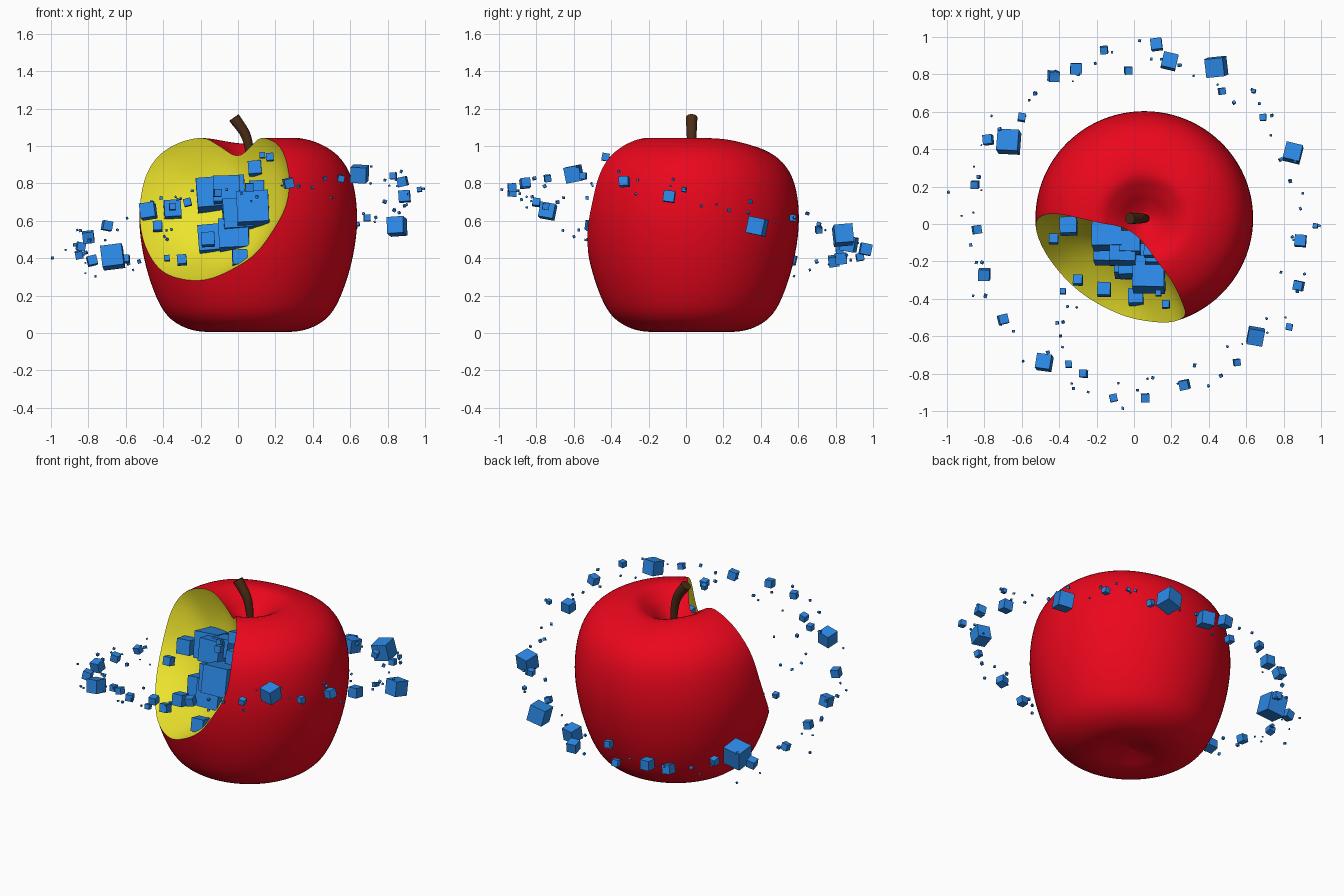
import bpy, bmesh, math, random
from mathutils import Vector, Matrix, Euler

if "Cube" in bpy.data.objects:
    bpy.data.objects.remove(bpy.data.objects["Cube"])

random.seed(7)


def material(name, rgb):
    m = bpy.data.materials.new(name)
    m.diffuse_color = (*rgb, 1)
    m.use_nodes = True
    m.node_tree.nodes["Principled BSDF"].inputs["Base Color"].default_value = m.diffuse_color
    return m


RED = material("red_skin", (0.83, 0.002, 0.012))
YELLOW = material("yellow_flesh", (0.84, 0.77, 0.025))
BLUE = material("blue", (0.025, 0.25, 0.80))
BROWN = material("brown", (0.07, 0.025, 0.008))


def finish(name, bm, mats):
    bmesh.ops.recalc_face_normals(bm, faces=bm.faces)
    me = bpy.data.meshes.new(name)
    bm.to_mesh(me)
    bm.free()
    for m in mats:
        me.materials.append(m)
    ob = bpy.data.objects.new(name, me)
    bpy.context.collection.objects.link(ob)
    return ob


def spline(pts, steps):
    """Catmull-Rom through a few points."""
    v = [Vector(p) for p in pts]
    v = [2 * v[0] - v[1]] + v + [2 * v[-1] - v[-2]]
    out = []
    for a, b, c, d in zip(v, v[1:], v[2:], v[3:]):
        for i in range(steps):
            t = i / steps
            out.append(0.5 * (2 * b + (c - a) * t + (2 * a - 5 * b + 4 * c - d) * t * t
                              + (3 * b - a - 3 * c + d) * t ** 3))
    return out + [v[-2]]


# apple body: revolved profile, back of the upper rim slightly lower
PROFILE = [(0, .05), (.09, .03), (.2, .006), (.32, .022), (.425, .085), (.495, .2), (.555, .39),
           (.582, .6), (.56, .8), (.495, .93), (.385, 1.01), (.25, 1.042), (.16, 1.0),
           (.09, .94), (.04, .905), (0, .89)]
CX, CY, SEG = 0.055, 0.03, 96
prof = spline(PROFILE, 5)
bm = bmesh.new()
rings = []
for r, z in prof[1:-1]:
    ring = []
    for i in range(SEG):
        a = 2 * math.pi * i / SEG
        up = max(0, (z - .7) / .34)
        dz = -0.03 * up * max(0, math.sin(a)) ** 4 * min(1, r / .15)
        ring.append(bm.verts.new((CX + r * math.cos(a), CY + r * math.sin(a) * .985, z + dz)))
    rings.append(ring)
for lo, hi in zip(rings, rings[1:]):
    for i in range(SEG):
        j = (i + 1) % SEG
        bm.faces.new((lo[i], lo[j], hi[j], hi[i]))
for ring, z in ((rings[0], prof[0].y), (rings[-1], prof[-1].y)):
    tip = bm.verts.new((CX, CY, z))
    for i in range(SEG):
        bm.faces.new((ring[i], ring[(i + 1) % SEG], tip))
apple = finish("apple", bm, [RED, YELLOW])

# bite: slightly wavy sphere, its faces become the yellow flesh
bm = bmesh.new()
bmesh.ops.create_icosphere(bm, subdivisions=5, radius=0.625)
for v in bm.verts:
    v.co *= 1 + .012 * math.sin(14 * v.co.x + 3) * math.sin(13 * v.co.z) * math.cos(9 * v.co.y)
    v.co.z *= .958
    v.co += Vector((-0.345, -0.562, 0.85))
for f in bm.faces:
    f.material_index = 1
cutter = finish("bite_cutter", bm, [RED, YELLOW])
cutter.hide_render = True
mod = apple.modifiers.new("bite", 'BOOLEAN')
mod.operation, mod.solver, mod.object = 'DIFFERENCE', 'EXACT', cutter
bpy.context.view_layer.objects.active = apple
apple.select_set(True)
bpy.ops.object.modifier_apply(modifier=mod.name)
bpy.data.objects.remove(cutter)
bpy.ops.object.shade_smooth_by_angle(angle=math.radians(35))
apple.select_set(False)

# stem: bent tube, wider at the top
bm = bmesh.new()
path = spline([(.06, .03, .87), (.062, .03, .96), (.04, .03, 1.06), (-.022, .03, 1.152)], 5)
prev = None
for k, p in enumerate(path):
    t = (path[min(k + 1, len(path) - 1)] - path[max(k - 1, 0)]).normalized()
    u = Vector((0, 1, 0))
    w = t.cross(u).normalized()
    rad = .017 + .014 * k / (len(path) - 1)
    ring = [bm.verts.new(p + rad * (math.cos(a) * u + math.sin(a) * w))
            for a in (2 * math.pi * i / 20 for i in range(20))]
    if prev:
        for i in range(20):
            bm.faces.new((prev[i], prev[(i + 1) % 20], ring[(i + 1) % 20], ring[i]))
    else:
        bm.faces.new(ring)
    prev = ring
bm.faces.new(prev)
stem = finish("stem", bm, [BROWN])
bpy.context.view_layer.objects.active = stem
stem.select_set(True)
bpy.ops.object.shade_smooth_by_angle(angle=math.radians(40))


def cube(bm, pos, size, rot):
    bmesh.ops.create_cube(bm, size=size, matrix=Matrix.Translation(pos) @ Euler(rot).to_matrix().to_4x4())


def orbit(x, y, off=0):
    return (x, y, 0.6 + 0.17 * x - 0.18 * y + off)


def jitter(s):
    return [random.uniform(-s, s) for _ in range(3)]


# cubes filling the bite: x, y, z, size
BITE_CUBES = [
    (-.14, -.05, .74, .16), (.08, -.27, .66, .17), (-.02, -.2, .52, .16), (-.14, -.14, .5, .14),
    (-.06, -.14, .76, .14), (.01, -.39, .40, .08), (-.35, -.01, .66, .09), (-.43, -.08, .57, .05),
    (.09, -.14, .88, .07), (.17, -.43, .94, .04), (-.38, -.36, .40, .03), (-.30, -.3, .39, .05),
    (-.16, -.35, .50, .07), (-.02, -.1, .78, .11), (.1, -.17, .77, .08), (.13, -.37, .95, .03),
    (.0, -.2, .63, .16)]
bm = bmesh.new()
for x, y, z, s in BITE_CUBES:
    j = jitter(.04)
    cube(bm, (x, y, z), s, (-.2 + j[0], -.05 + j[1], j[2]))
finish("bite_cubes", bm, [BLUE])

# orbiting cubes: x, y, size; height follows the tilted orbit
ORBIT_CUBES = [
    (.12, .96, .06), (.19, .87, .08), (-.03, .82, .04), (-.16, .93, .04), (-.31, .83, .06),
    (-.43, .79, .055), (.44, .84, .1), (.47, .71, .035), (.69, .57, .035),
    (-.6, .57, .04), (-.78, .45, .05), (-.67, .44, .115), (-.85, .21, .04), (-.84, -.03, .045),
    (-.8, -.27, .06), (-.7, -.51, .05), (-.48, -.74, .08), (-.35, -.75, .035), (-.27, -.8, .04),
    (-.11, -.93, .04), (.06, -.93, .045), (.27, -.86, .05), (.55, -.74, .035),
    (.83, -.55, .035), (.88, -.33, .05), (.97, -.01, .025), (.64, .71, .02)]
bm = bmesh.new()
for x, y, s in ORBIT_CUBES:
    cube(bm, orbit(x, y), s, jitter(.25))
for x, y, z, s in ((.85, .38, .57, .09), (.65, -.6, .85, .085), (.89, -.09, .73, .06)):
    cube(bm, (x, y, z), s, jitter(.25))
finish("orbit_cubes", bm, [BLUE])

# small fragments scattered along the orbit, plus a few drifting out of the bite
bm = bmesh.new()
for x, y in ((-.992, .17), (.992, -.01), (-.06, -.985), (.03, .98)):
    cube(bm, orbit(x, y), .013, jitter(.3))
for i in range(65):
    a = 2 * math.pi * (i + random.random()) / 65
    r = random.uniform(.82, .96)
    cube(bm, orbit(r * math.cos(a), r * math.sin(a), random.uniform(-.08, .08)),
         random.uniform(.007, .018), jitter(.5))
for i in range(6):
    cube(bm, (random.uniform(-.45, -.3), random.uniform(-.7, -.4), random.uniform(.5, .75)),
         random.uniform(.01, .02), jitter(.5))
finish("orbit_fragments", bm, [BLUE])
